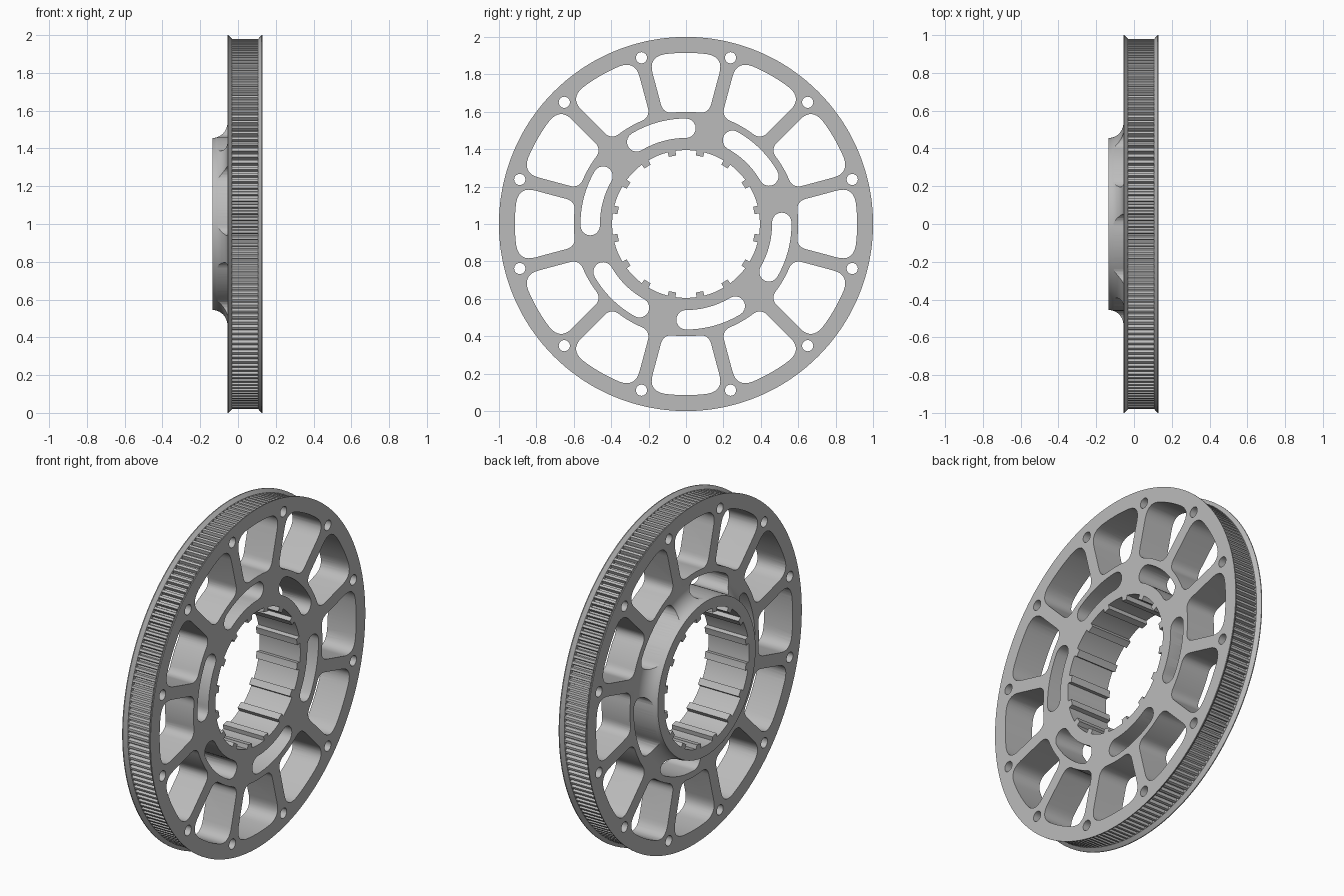
import bpy
import bmesh
from math import sin, cos, radians, degrees, asin, pi
from mathutils import Vector

if "Cube" in bpy.data.objects:
    bpy.data.objects.remove(bpy.data.objects["Cube"])

TEETH = 180
SPOKES = 12
SPLINES = 16

metal = bpy.data.materials.new("grey metal")
metal.use_nodes = True
grey = (0.5, 0.5, 0.5, 1)
metal.diffuse_color = grey
metal.node_tree.nodes["Principled BSDF"].inputs["Base Color"].default_value = grey


def polar(r, deg):
    return Vector((r * cos(radians(deg)), r * sin(radians(deg))))


def loft(bm, rings):
    """Skin (x, outline) rings along the wheel axis and cap both ends."""
    loops = [[bm.verts.new((x, p[0], p[1] + 1)) for p in pts] for x, pts in rings]
    n = len(loops[0])
    for a, b in zip(loops, loops[1:]):
        for i in range(n):
            j = (i + 1) % n
            bm.faces.new((a[i], a[j], b[j], b[i]))
    bm.faces.new(loops[0])
    bm.faces.new(loops[-1])


def make_object(name, bm):
    bmesh.ops.recalc_face_normals(bm, faces=bm.faces)
    mesh = bpy.data.meshes.new(name)
    bm.to_mesh(mesh)
    bm.free()
    mesh.materials.append(metal)
    obj = bpy.data.objects.new(name, mesh)
    bpy.context.collection.objects.link(obj)
    return obj


def circle(r, n=TEETH * 4, centre=Vector((0, 0))):
    return [centre + polar(r, 360 * i / n) for i in range(n)]


def toothed(tip, root):
    """Outline with two tip points and two root points per tooth."""
    pts = []
    pitch = 360 / TEETH
    for i in range(TEETH):
        for r, f in ((tip, 0), (tip, 0.4), (root, 0.55), (root, 0.85)):
            pts.append(polar(r, (i + f) * pitch))
    return pts


def bezier(a, b, c, n=8):
    return [a * (1 - t) ** 2 + b * 2 * t * (1 - t) + c * t * t
            for t in (i / n for i in range(n + 1))]


def window(mid, r_in=0.6, r_out=0.915, half_spoke=0.036, d_in=0.055, d_out=0.09):
    """Opening between two spokes, with rounded corners."""
    gap = 180 / SPOKES
    a_in = gap - degrees(asin(half_spoke / r_in))
    a_out = gap - degrees(asin(half_spoke / r_out))
    pts = []
    for r, a, d, r2, a2 in ((r_out, a_out, d_out, r_in, a_in),
                            (r_in, -a_in, d_in, r_out, -a_out)):
        trim = a - degrees(d / r) * (1 if a > 0 else -1)
        for s in (-1, 1):
            corner, other = polar(r, mid + s * a), polar(r2, mid + s * a2)
            on_side = corner + (other - corner).normalized() * d
            on_arc = polar(r, mid + s * trim)
            if s < 0:
                pts += bezier(on_side, corner, on_arc)
                pts += [polar(r, mid + trim * k / 5) for k in range(-4, 5)]
            else:
                pts += bezier(on_arc, corner, on_side)
    return pts


def slot(start, end, r=0.512, w=0.052):
    """Curved slot with round ends."""
    steps = 16
    sweep = [start + (end - start) * i / steps for i in range(steps + 1)]
    pts = [polar(r + w, a) for a in sweep]
    pts += [polar(r, end) + polar(w, end + 18 * i) for i in range(1, 10)]
    pts += [polar(r - w, a) for a in reversed(sweep)]
    pts += [polar(r, start) + polar(w, start + 180 + 18 * i) for i in range(1, 10)]
    return pts


def splined_bore(groove=0.395, land=0.37, half=8.2):
    pts = []
    pitch = 360 / SPLINES
    for i in range(SPLINES):
        mid = 90 + i * pitch
        pts += [polar(groove, mid + half * k / 3) for k in range(-3, 4)]
        pts += [polar(land, mid + half + (pitch - 2 * half) * k / 3) for k in range(4)]
    return pts


# Wheel body: flared hub, bevelled flanges and toothed rim
rings = []
for i in range(11):
    t = i / 10 * pi / 2
    rings.append((-0.135 + 0.08 * sin(t), circle(0.455 + 0.09 * (1 - cos(t)))))
rings += [(-0.055, circle(1.0)), (-0.05, circle(1.0)), (-0.032, circle(0.98)),
          (-0.032, toothed(0.98, 0.96)), (0.107, toothed(0.98, 0.96)),
          (0.107, circle(0.98)), (0.125, circle(1.0)), (0.13, circle(1.0))]
bm = bmesh.new()
loft(bm, rings)
wheel = make_object("toothed_wheel", bm)

# Cutters: spoke windows, bolt holes, curved slots and splined bore
outlines = [splined_bore()]
for i in range(SPOKES):
    mid = i * 360 / SPOKES
    outlines.append(window(mid))
    outlines.append(circle(0.03, 24, polar(0.92, mid + 180 / SPOKES)))
outlines += [slot(30 + 60 * i, 61 + 60 * i) for i in range(6)]
bm = bmesh.new()
for pts in outlines:
    loft(bm, [(-0.3, pts), (0.3, pts)])
cutter = make_object("opening_cutter", bm)
cutter.hide_render = True

cut = wheel.modifiers.new("openings", "BOOLEAN")
cut.operation = "DIFFERENCE"
cut.solver = "EXACT"
cut.object = cutter

bpy.ops.object.select_all(action="DESELECT")
wheel.select_set(True)
bpy.context.view_layer.objects.active = wheel
bpy.ops.object.modifier_apply(modifier=cut.name)
bpy.data.objects.remove(cutter)
bpy.ops.object.shade_smooth_by_angle(angle=radians(25))
